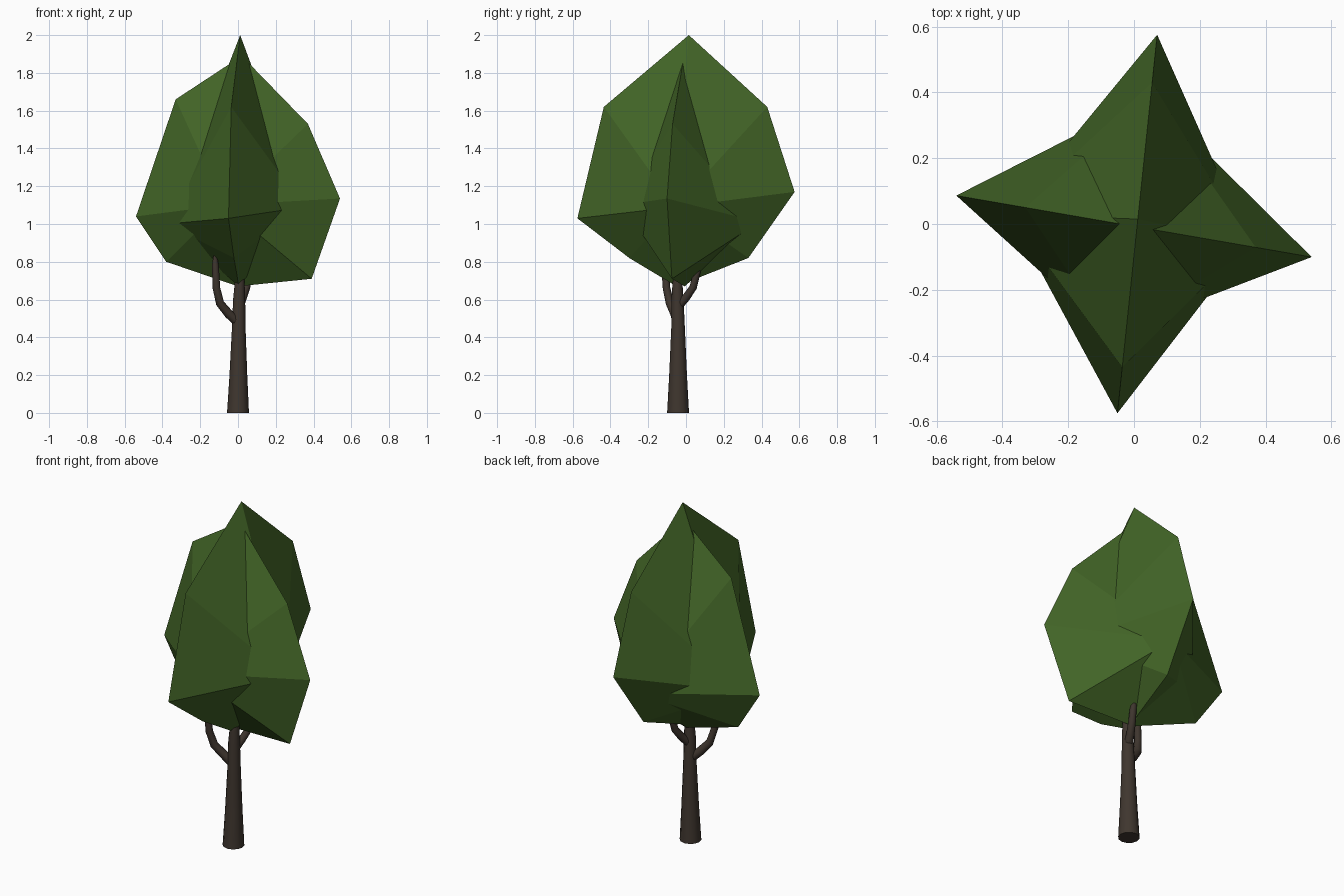
import bpy, bmesh, math
from mathutils import Vector

if "Cube" in bpy.data.objects:
    bpy.data.objects.remove(bpy.data.objects["Cube"])


def material(name, rgb):
    m = bpy.data.materials.new(name)
    m.diffuse_color = (*rgb, 1)
    m.use_nodes = True
    m.node_tree.nodes["Principled BSDF"].inputs["Base Color"].default_value = m.diffuse_color
    return m


LEAF = material("leaf green", (0.055, 0.13, 0.02))
BARK = material("dark bark", (0.05, 0.037, 0.028))


def finish(bm, name, mat, smooth=False):
    bmesh.ops.recalc_face_normals(bm, faces=bm.faces[:])
    me = bpy.data.meshes.new(name)
    bm.to_mesh(me)
    bm.free()
    me.materials.append(mat)
    ob = bpy.data.objects.new(name, me)
    bpy.context.collection.objects.link(ob)
    if smooth:
        bpy.context.view_layer.objects.active = ob
        ob.select_set(True)
        bpy.ops.object.shade_smooth_by_angle(angle=math.radians(50))
        ob.select_set(False)


def crown(name, outline, apexes):
    """Closed low-poly leaf mass: an outline fanned to a peak on each side."""
    bm = bmesh.new()
    ring = [bm.verts.new(p) for p in outline]
    for a in apexes:
        peak = bm.verts.new(a)
        for i, v in enumerate(ring):
            bm.faces.new((v, ring[(i + 1) % len(ring)], peak))
    finish(bm, name, LEAF)


def tube(name, path, sides):
    """Tapered limb; path entries are x, y, z, radius."""
    bm = bmesh.new()
    pts = [Vector(p[:3]) for p in path]
    rings = []
    for i, p in enumerate(pts):
        d = pts[min(i + 1, len(pts) - 1)] - pts[max(i - 1, 0)]
        if i == 0 and p.z == 0:
            d = Vector((0, 0, 1))
        u = Vector((0, 1, 0)).cross(d).normalized()
        w = d.cross(u).normalized()
        rings.append([bm.verts.new(p + path[i][3] * (u * math.cos(t) + w * math.sin(t)))
                      for t in (2 * math.pi * k / sides for k in range(sides))])
    for a, b in zip(rings, rings[1:]):
        for k in range(sides):
            j = (k + 1) % sides
            bm.faces.new((a[k], a[j], b[j], b[k]))
    bm.faces.new(rings[0])
    bm.faces.new(rings[-1])
    finish(bm, name, BARK, True)


# Leaf mass spreading left and right
side = [(0.02, 1.89), (-0.33, 1.66), (-0.54, 1.04), (-0.38, 0.80),
        (0.0, 0.67), (0.39, 0.71), (0.54, 1.135), (0.37, 1.53)]
crown("crown_side_to_side", [(x, -0.173 * x - 0.007, z) for x, z in side],
      [(-0.075, -0.335, 1.10), (0.05, 0.385, 1.01)])

# Leaf mass spreading front and back
deep = [(0.015, 2.0), (-0.435, 1.62), (-0.575, 1.03), (-0.30, 0.82),
        (-0.05, 0.67), (0.33, 0.82), (0.575, 1.17), (0.43, 1.62)]
crown("crown_front_to_back", [(0.105 * y + 0.01, y, z) for y, z in deep],
      [(-0.378, 0.03, 1.0), (0.35, -0.055, 1.09)])

# Trunk and two upturned branches
tube("trunk", [(0, -0.042, 0, 0.058), (0.002, -0.042, 0.2, 0.047),
               (0.004, -0.042, 0.45, 0.036), (0.006, -0.045, 0.6, 0.032),
               (0.01, -0.045, 0.72, 0.024), (0.01, -0.04, 0.95, 0.012)], 12)
tube("left_branch", [(0, -0.045, 0.48, 0.026), (-0.05, -0.06, 0.525, 0.024),
                     (-0.095, -0.085, 0.58, 0.022), (-0.114, -0.103, 0.66, 0.02),
                     (-0.12, -0.113, 0.78, 0.018), (-0.12, -0.115, 0.86, 0.006)], 8)
tube("right_branch", [(0.005, -0.045, 0.56, 0.024), (0.025, 0.0, 0.61, 0.022),
                      (0.045, 0.038, 0.665, 0.02), (0.054, 0.06, 0.75, 0.018),
                      (0.056, 0.065, 0.86, 0.008)], 8)
